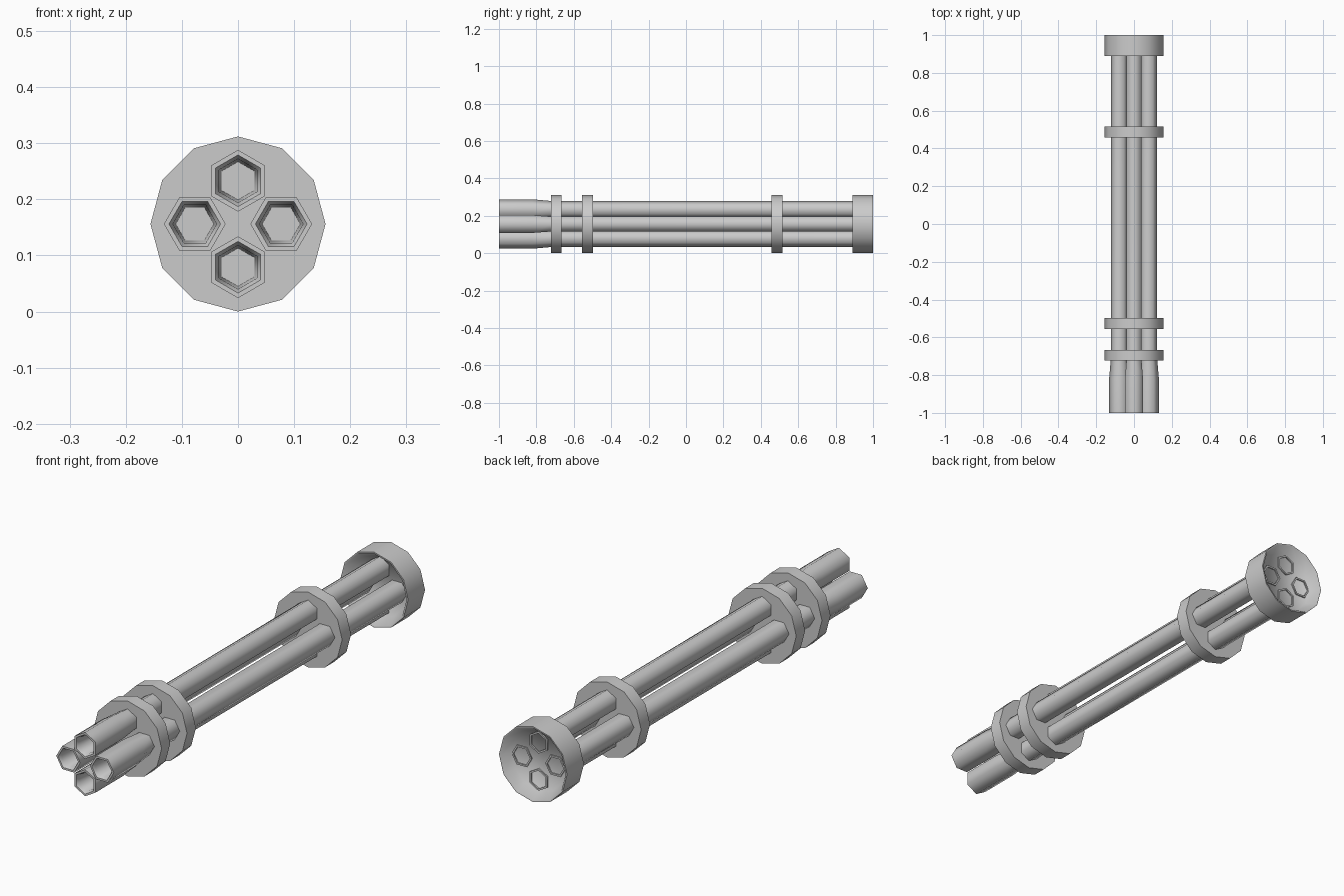
import bpy, bmesh, math

if "Cube" in bpy.data.objects:
    bpy.data.objects.remove(bpy.data.objects["Cube"])

CZ = 0.156  # height of the cluster axis


def lathe(name, profile, sides, cx=0.0, cz=CZ, phase=0.0, smooth=65):
    """Sweep (radius, y) points around a y-parallel axis, capping both ends."""
    bm = bmesh.new()
    rows = []
    for r, y in profile:
        angles = [phase + 2 * math.pi * i / sides for i in range(sides)]
        rows.append([bm.verts.new((cx + r * math.cos(a), y, cz + r * math.sin(a)))
                     for a in angles])
    for a, b in zip(rows, rows[1:]):
        for i in range(sides):
            j = (i + 1) % sides
            bm.faces.new((a[i], a[j], b[j], b[i]))
    bm.faces.new(rows[0])
    bm.faces.new(rows[-1])
    bmesh.ops.recalc_face_normals(bm, faces=bm.faces)
    mesh = bpy.data.meshes.new(name)
    bm.to_mesh(mesh)
    bm.free()
    ob = bpy.data.objects.new(name, mesh)
    bpy.context.collection.objects.link(ob)
    bpy.ops.object.select_all(action='DESELECT')
    ob.select_set(True)
    bpy.context.view_layer.objects.active = ob
    bpy.ops.object.shade_smooth_by_angle(angle=math.radians(smooth))
    return ob


# Four hexagonal barrels: bore, flared muzzle, long tube, shallow rear socket
barrel = [(0.034, -0.85), (0.039, -0.985), (0.046, -1.0), (0.055, -1.0),
          (0.055, -0.82), (0.046, -0.72), (0.046, 0.965),
          (0.038, 0.965), (0.038, 0.945)]
for k in range(4):
    a = k * math.pi / 2
    lathe(f"barrel_{k + 1}", barrel, 6, 0.077 * math.cos(a),
          CZ + 0.077 * math.sin(a), phase=a)

# Twelve-sided clamp discs along the barrels
for k, (y0, y1) in enumerate([(-0.722, -0.666), (-0.556, -0.498), (0.458, 0.516)]):
    lathe(f"clamp_disc_{k + 1}", [(0.156, y0), (0.156, y1)], 12)

# Rear collar, dished on both faces
lathe("rear_collar", [(0.125, 0.93), (0.149, 0.89), (0.156, 0.89),
                      (0.156, 1.0), (0.150, 1.0), (0.125, 0.96)], 12)
